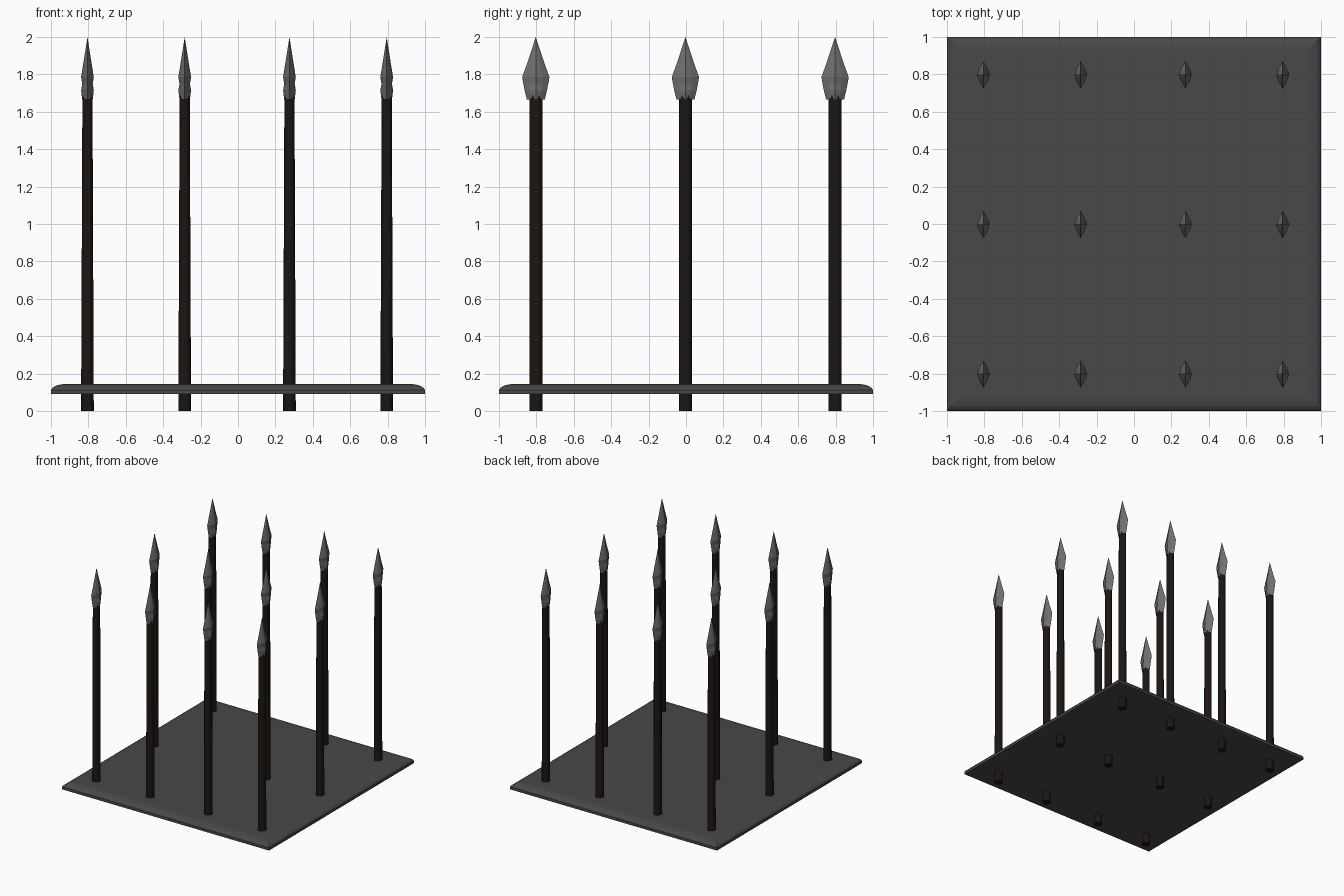
import bpy, bmesh
from math import sin, cos, pi

if "Cube" in bpy.data.objects:
    bpy.data.objects.remove(bpy.data.objects["Cube"])


def material(name, rgb):
    m = bpy.data.materials.new(name)
    m.diffuse_color = (*rgb, 1)
    m.use_nodes = True
    m.node_tree.nodes["Principled BSDF"].inputs["Base Color"].default_value = m.diffuse_color
    return m


iron = material("dark_iron", (0.065, 0.065, 0.065))
steel = material("steel", (0.16, 0.16, 0.16))
wood = material("dark_wood", (0.012, 0.008, 0.006))


def loft(name, sections, mat):
    """Skin stacked closed rings; a single-point ring becomes a tip."""
    bm = bmesh.new()
    rings = [[bm.verts.new(p) for p in s] for s in sections]
    for a, b in zip(rings, rings[1:]):
        for i in range(len(a)):
            j = (i + 1) % len(a)
            if len(b) == 1:
                bm.faces.new((a[i], a[j], b[0]))
            else:
                bm.faces.new((a[i], a[j], b[j], b[i]))
    bm.faces.new(rings[0][::-1])
    if len(rings[-1]) > 1:
        bm.faces.new(rings[-1])
    bmesh.ops.recalc_face_normals(bm, faces=bm.faces)
    mesh = bpy.data.meshes.new(name)
    bm.to_mesh(mesh)
    bm.free()
    mesh.materials.append(mat)
    obj = bpy.data.objects.new(name, mesh)
    bpy.context.collection.objects.link(obj)
    return obj


def square(h, z):
    return [(-h, -h, z), (h, -h, z), (h, h, z), (-h, h, z)]


def oval(rx, ry, z, n=12):
    return [(rx * cos(2 * pi * i / n), ry * sin(2 * pi * i / n), z) for i in range(n)]


def blade(rx, ry, z):
    # eight-sided lens, pointed towards the two cutting edges
    q = [(1, 0), (.62, .5), (0, 1), (-.62, .5), (-1, 0), (-.62, -.5), (0, -1), (.62, -.5)]
    return [(rx * x, ry * y, z) for x, y in q]


# base plate with rounded upper rim
rim = [(1, .09), (1, .113), (.992, .124), (.975, .135), (.95, .142), (.92, .145)]
loft("base_plate", [square(h, z) for h, z in rim], iron)

# master spear: tapered shaft and faceted head
shaft = loft("spear_shaft", [oval(.034, .035, 0), oval(.027, .035, 1.69)], wood)
outline = [(.028, .048, 1.665), (.034, .06, 1.715), (.028, .067, 1.75), (.034, .073, 1.785),
           (.022, .046, 1.86)]
head = loft("spear_head", [blade(*o) for o in outline] + [[(0, 0, 2)]], steel)

# four columns by three rows of spears
spots = [(x, y) for x in (-.805, -.285, .275, .795) for y in (-.803, -.003, .797)]
for k, (x, y) in enumerate(spots):
    for part in (shaft, head):
        obj = part
        if k:
            obj = part.copy()
            bpy.context.collection.objects.link(obj)
        obj.location = (x, y, 0)
